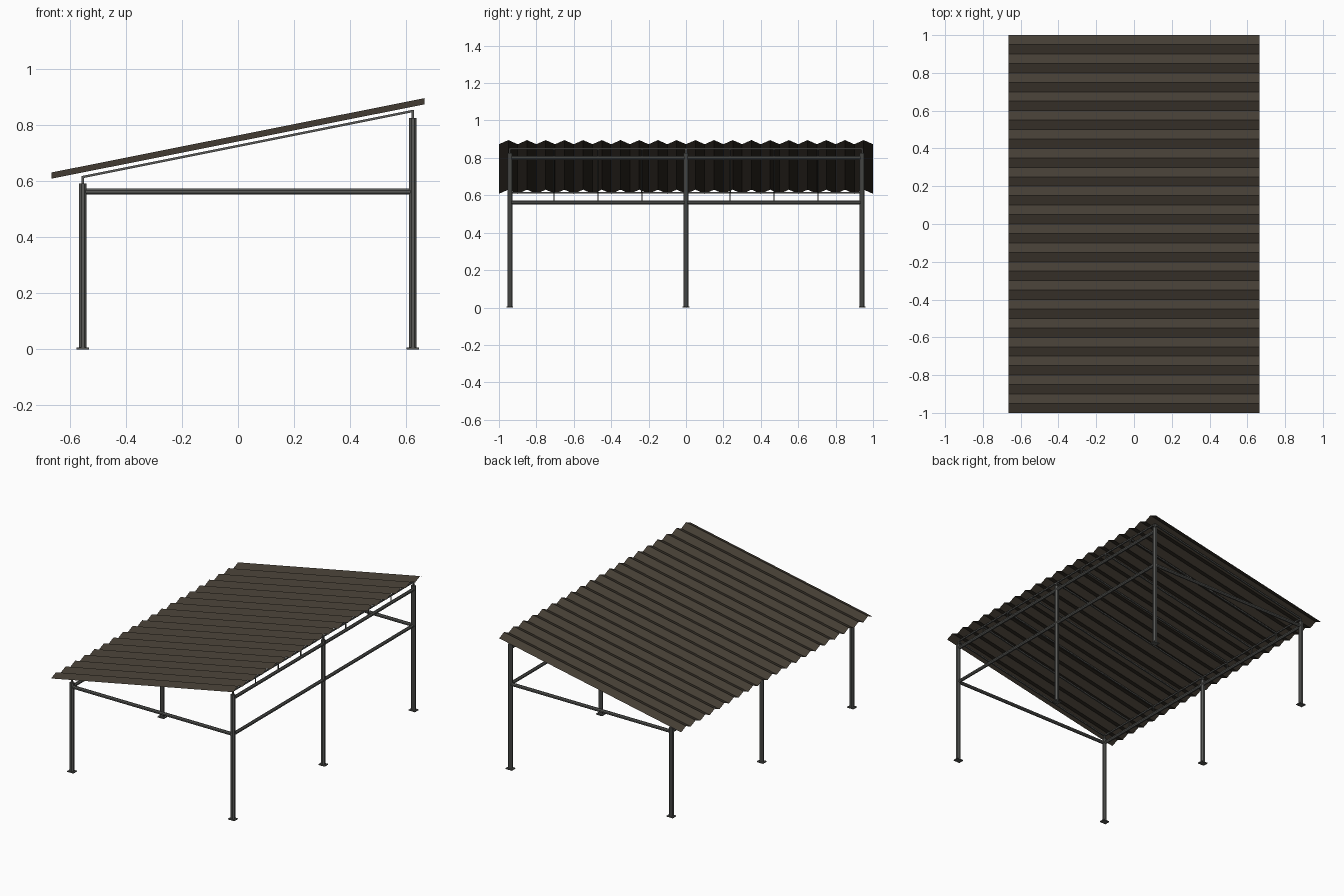
import bpy, bmesh, math
from mathutils import Vector

if "Cube" in bpy.data.objects:
    bpy.data.objects.remove(bpy.data.objects["Cube"])


def material(name, rgb):
    m = bpy.data.materials.new(name)
    m.diffuse_color = (*rgb, 1)
    m.use_nodes = True
    m.node_tree.nodes["Principled BSDF"].inputs["Base Color"].default_value = m.diffuse_color
    return m


STEEL = material("grey steel", (0.10, 0.102, 0.096))
ROOF = material("dark brown sheet", (0.058, 0.047, 0.034))


def finish(name, bm, mat):
    me = bpy.data.meshes.new(name)
    bm.to_mesh(me)
    bm.free()
    me.materials.append(mat)
    ob = bpy.data.objects.new(name, me)
    bpy.context.collection.objects.link(ob)
    return ob


def bar(name, a, b, r, sides=8):
    """Straight prism of the given radius running from a to b."""
    a, b = Vector(a), Vector(b)
    d = b - a
    bm = bmesh.new()
    bmesh.ops.create_cone(bm, cap_ends=True, segments=sides, radius1=r,
                          radius2=r, depth=d.length)
    # turn a flat side outward before aiming the bar
    for v in bm.verts:
        c, s = math.cos(math.pi / sides), math.sin(math.pi / sides)
        v.co.x, v.co.y = c * v.co.x - s * v.co.y, s * v.co.x + c * v.co.y
    q = d.to_track_quat('Z', 'Y')
    for v in bm.verts:
        v.co = q @ v.co + (a + b) / 2
    return finish(name, bm, STEEL)


def box(name, centre, size):
    bm = bmesh.new()
    bmesh.ops.create_cube(bm, size=1)
    for v in bm.verts:
        v.co = Vector(p * s + c for p, s, c in zip(v.co, size, centre))
    return finish(name, bm, STEEL)


LOW_X, HIGH_X, END_Y = -0.553, 0.623, 0.942
MID_RAIL, HIGH_RAIL = 0.562, 0.80


def rafter_z(x):
    return 0.614 + (x - LOW_X) * 0.2


# Corrugated roof: zigzag profile swept along the slope
bm = bmesh.new()
waves = 20
rows = []
for i in range(2 * waves + 1):
    y = -1 + i / waves
    lift = 0.022 * (i % 2)
    rows.append([bm.verts.new((x, y, z + lift))
                 for x, z in ((-0.665, 0.608), (0.665, 0.873))])
for p, q in zip(rows, rows[1:]):
    bm.faces.new((p[0], p[1], q[1], q[0]))
finish("corrugated_roof", bm, ROOF)

# Posts with base plates
for side, x, top in (("low", LOW_X, 0.59), ("high", HIGH_X, 0.825)):
    for y in (-END_Y, 0, END_Y):
        bar(side + "_post", (x, y, 0), (x, y, top), 0.0145)
        box(side + "_base_plate", (x, y, 0.003), (0.045, 0.036, 0.006))

# Long rails between posts
for name, x, z in (("low_rail", LOW_X, MID_RAIL),
                   ("high_middle_rail", HIGH_X, MID_RAIL),
                   ("high_top_rail", HIGH_X, HIGH_RAIL)):
    bar(name, (x, -END_Y, z), (x, END_Y, z), 0.011)

# End cross rails
for y in (-END_Y, END_Y):
    bar("cross_rail", (LOW_X, y, MID_RAIL), (HIGH_X, y, MID_RAIL), 0.011)

# Thin purlins just below the roof edges
for x in (LOW_X, HIGH_X):
    bar("edge_purlin", (x, -END_Y, rafter_z(x)), (x, END_Y, rafter_z(x)),
        0.006, 4)

# Rafters and the short stubs that carry them
for i in range(-4, 5):
    y = END_Y * i / 4
    bar("rafter", (LOW_X, y, rafter_z(LOW_X)),
        (HIGH_X, y, rafter_z(HIGH_X)), 0.006, 4)
    r = 0.007 if i % 4 == 0 else 0.004
    bar("low_stub", (LOW_X, y, MID_RAIL), (LOW_X, y, rafter_z(LOW_X)), r, 4)
    bar("high_stub", (HIGH_X, y, HIGH_RAIL), (HIGH_X, y, rafter_z(HIGH_X)),
        r, 4)
